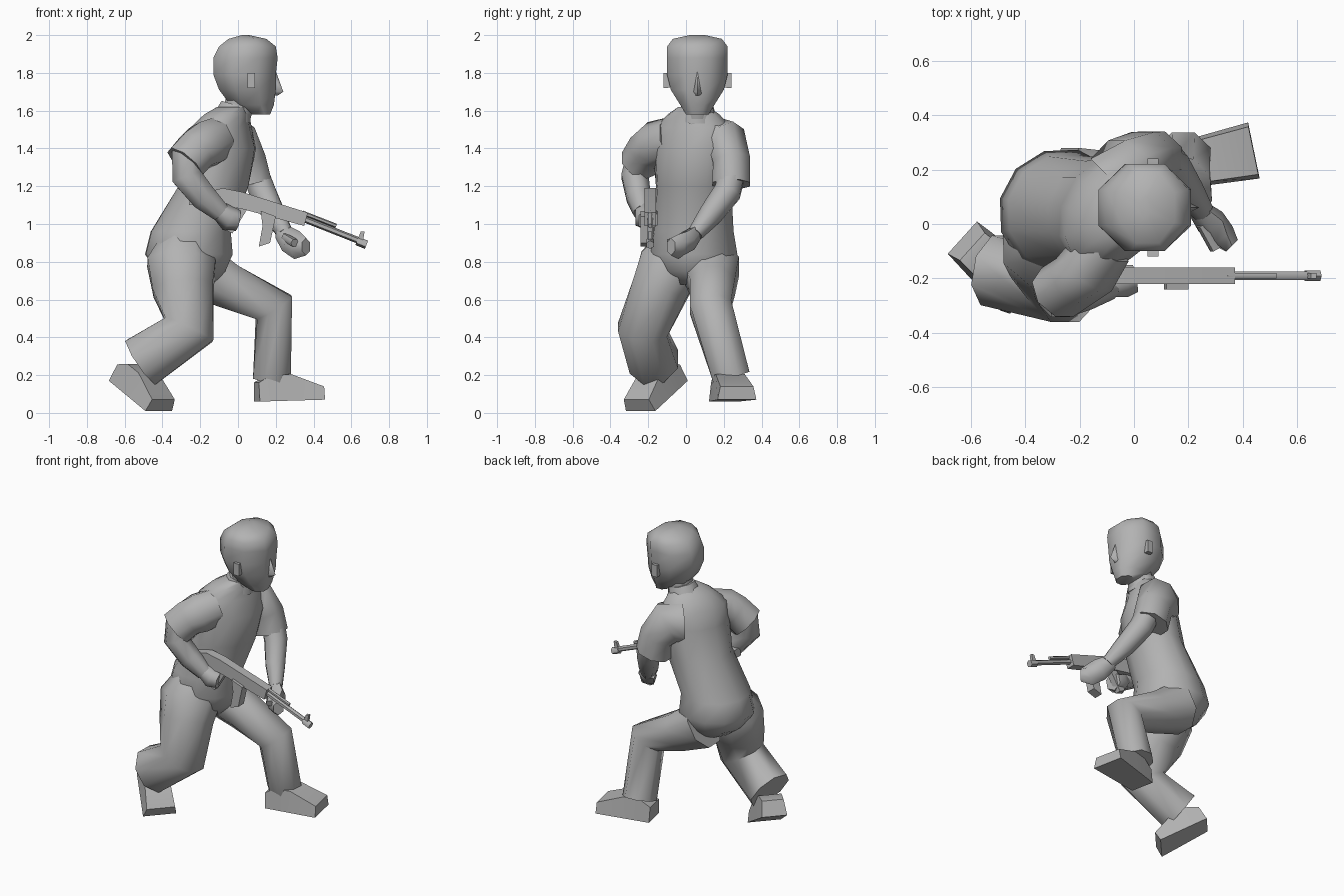
import bpy, bmesh, math
from mathutils import Vector

if "Cube" in bpy.data.objects:
    bpy.data.objects.remove(bpy.data.objects["Cube"])

SHADE = .45
GREY = bpy.data.materials.new("plain_grey")
GREY.use_nodes = True
GREY.diffuse_color = (SHADE, SHADE, SHADE, 1)
GREY.node_tree.nodes["Principled BSDF"].inputs["Base Color"].default_value = GREY.diffuse_color
X, Y, Z = Vector((1, 0, 0)), Vector((0, 1, 0)), Vector((0, 0, 1))


def polygon_ring(centre, across, along, half_across, half_along, sides=8):
    """Polygon whose flat sides face the two given directions."""
    grow = 1 / math.cos(math.pi / sides)
    points = []
    for i in range(sides):
        turn = math.tau * (i + .5) / sides
        points.append(Vector(centre) + across * (half_across * grow * math.cos(turn))
                      + along * (half_along * grow * math.sin(turn)))
    return points


def loft(name, rings, sharp_angle=50):
    """Closed skin through a list of rings, smooth below the sharp angle."""
    bm = bmesh.new()
    loops = [[bm.verts.new(point) for point in ring] for ring in rings]
    for lower, upper in zip(loops, loops[1:]):
        for i in range(len(lower)):
            bm.faces.new((lower[i - 1], lower[i], upper[i], upper[i - 1]))
    bm.faces.new(loops[0])
    bm.faces.new(loops[-1])
    bmesh.ops.recalc_face_normals(bm, faces=bm.faces)
    mesh = bpy.data.meshes.new(name)
    bm.to_mesh(mesh)
    bm.free()
    mesh.materials.append(GREY)
    part = bpy.data.objects.new(name, mesh)
    bpy.context.collection.objects.link(part)
    bpy.ops.object.select_all(action='DESELECT')
    part.select_set(True)
    bpy.context.view_layer.objects.active = part
    bpy.ops.object.shade_smooth_by_angle(angle=math.radians(sharp_angle))


def limb(name, stations, sides=8, flatness=1):
    """Tube through (x, y, z, radius) stations, mitred at the bends."""
    points = [Vector(station[:3]) for station in stations]
    steps = [(end - start).normalized() for start, end in zip(points, points[1:])]
    rings = []
    for i, point in enumerate(points):
        heading = (steps[max(i - 1, 0)] + steps[min(i, len(steps) - 1)]).normalized()
        across = (Y - heading * Y.dot(heading)).normalized()
        radius = stations[i][3]
        rings.append(polygon_ring(point, across, heading.cross(across),
                                  radius * flatness, radius, sides))
    loft(name, rings, sharp_angle=60)


def plate(name, outline, centre_y, half_width):
    """Side outline in x and z, given a thickness along y."""
    loft(name, [[Vector((x, centre_y + side * half_width, z)) for x, z in outline]
                for side in (-1, 1)], sharp_angle=20)


def shoe(name, heel, toe):
    """Flat sole from heel to toe, widening forwards under a sloping upper."""
    heel, toe = Vector(heel), Vector(toe)
    heading = (toe - heel).normalized()
    side = Z.cross(heading).normalized()
    up = heading.cross(side)
    rings = []
    for t, height in ((0, .1), (.2, .14), (.5, .14), (1, .07)):
        centre = heel.lerp(toe, t)
        half = side * (.08 + .025 * t)
        top = centre + up * height
        rings.append([centre - half, centre + half, top + half * .85, top - half * .85])
    loft(name, rings, sharp_angle=40)


# Torso and hips, twisted towards the weapon side: z, x, half depth, half width
TWIST = math.radians(28)
facing = Vector((math.cos(TWIST), -math.sin(TWIST), 0))
leftward = Z.cross(facing)
loft("torso", [polygon_ring((x, .04, z), facing, leftward, depth, width, 12)
               for z, x, depth, width in ((.68, -.23, .1, .12), (.75, -.25, .18, .19),
                                          (.84, -.26, .23, .23), (.96, -.25, .21, .21),
                                          (1.2, -.13, .18, .2), (1.4, -.09, .17, .22),
                                          (1.51, -.09, .14, .21), (1.58, -.06, .11, .14),
                                          (1.62, -.03, .08, .08))])

# Neck and collar
HEAD_Y = .06
limb("neck", [(-.02, HEAD_Y, 1.5, .07), (.02, HEAD_Y, 1.7, .08)])
limb("collar", [(-.03, HEAD_Y, 1.56, .1), (-.01, HEAD_Y, 1.63, .08)])

# Head: z, front, back, half width
loft("head", [polygon_ring(((front + back) / 2, HEAD_Y, z), X, Y, (front - back) / 2, width)
              for z, front, back, width in ((1.58, .17, .07, .06), (1.63, .19, -.04, .09),
                                            (1.71, .2, -.1, .14), (1.79, .2, -.13, .16),
                                            (1.88, .21, -.13, .16), (1.94, .2, -.1, .16),
                                            (1.98, .15, -.05, .13), (2, .06, .02, .04))])
loft("nose", [[Vector((.16, HEAD_Y - width, z)), Vector((.16, HEAD_Y + width, z)),
               Vector((tip, HEAD_Y, z))]
              for z, width, tip in ((1.68, .04, .21), (1.7, .04, .24), (1.81, .02, .2))], 90)
for name, side in (("left_ear", 1), ("right_ear", -1)):
    loft(name, [polygon_ring((.07, HEAD_Y + side * reach, 1.76), X, Z, size / 2, size, 4)
                for reach, size in ((.12, .03), (.16, .04), (.18, .04))])

# Legs with wide trouser cuffs
limb("right_leg", [(-.28, -.03, .92, .12), (-.3, -.08, .79, .18), (-.29, -.14, .65, .16),
                   (-.26, -.23, .44, .14), (-.51, -.17, .27, .14)], flatness=.93)
limb("left_leg", [(-.23, .13, .77, .15), (-.05, .14, .67, .12),
                  (.19, .13, .56, .11), (.18, .24, .19, .1)])
shoe("right_shoe", heel=(-.63, -.05, .17), toe=(-.42, -.24, .01))
shoe("left_shoe", heel=(.1, .2, .06), toe=(.44, .27, .07))

# Short sleeves
limb("right_sleeve", [(-.11, -.08, 1.45, .11), (-.17, -.17, 1.42, .12),
                      (-.22, -.21, 1.39, .11), (-.28, -.25, 1.32, .11)], flatness=.88)
limb("left_sleeve", [(-.07, .15, 1.42, .14), (-.01, .21, 1.42, .13),
                     (.04, .24, 1.33, .11), (.07, .24, 1.21, .11)], flatness=.9)

# Bare arms and hands
limb("right_arm", [(-.27, -.24, 1.38, .08), (-.27, -.27, 1.25, .08),
                   (-.18, -.25, 1.14, .07), (-.09, -.23, 1.06, .05)], flatness=.9)
limb("right_hand", [(-.11, -.23, 1.08, .04), (-.05, -.21, 1.03, .06), (0, -.2, 1.02, .05)], sides=6)
limb("left_arm", [(.08, .25, 1.3, .07), (.13, .22, 1.17, .07),
                  (.19, .13, 1.05, .06), (.25, .05, .95, .04)])
limb("left_hand", [(.23, .06, .96, .04), (.28, .01, .91, .06),
                   (.32, -.04, .88, .06), (.36, -.08, .88, .04)], sides=6, flatness=.75)
limb("left_thumb", [(.25, 0, .93, .02), (.3, -.09, .9, .02)], sides=6)

# Rifle sloping down to the front
GUN_Y = -.19
plate("rifle_body", [(-.26, 1.1), (-.25, 1.15), (-.08, 1.19), (.02, 1.17),
                     (.37, 1.06), (.35, .99), (.02, 1.08), (-.1, 1.1)], GUN_Y, .03)
plate("rifle_magazine", [(.12, 1.07), (.13, .99), (.11, .88), (.17, .9), (.2, 1.04)],
      GUN_Y - .02, .03)
plate("rifle_grip", [(0, 1.1), (-.07, .97), (-.03, .95), (.05, 1.08)], GUN_Y, .02)
plate("rifle_front_sight", [(.63, .91), (.65, .96), (.67, .96), (.66, .9)], GUN_Y, .01)
for name, start_x, start_z, end_x, end_z, radius in (
        ("rifle_barrel", .34, 1.03, .67, .9, .015),
        ("rifle_gas_tube", .34, 1.06, .52, .99, .01),
        ("rifle_muzzle", .63, .91, .68, .89, .02)):
    limb(name, [(start_x, GUN_Y, start_z, radius), (end_x, GUN_Y, end_z, radius)], sides=6)
